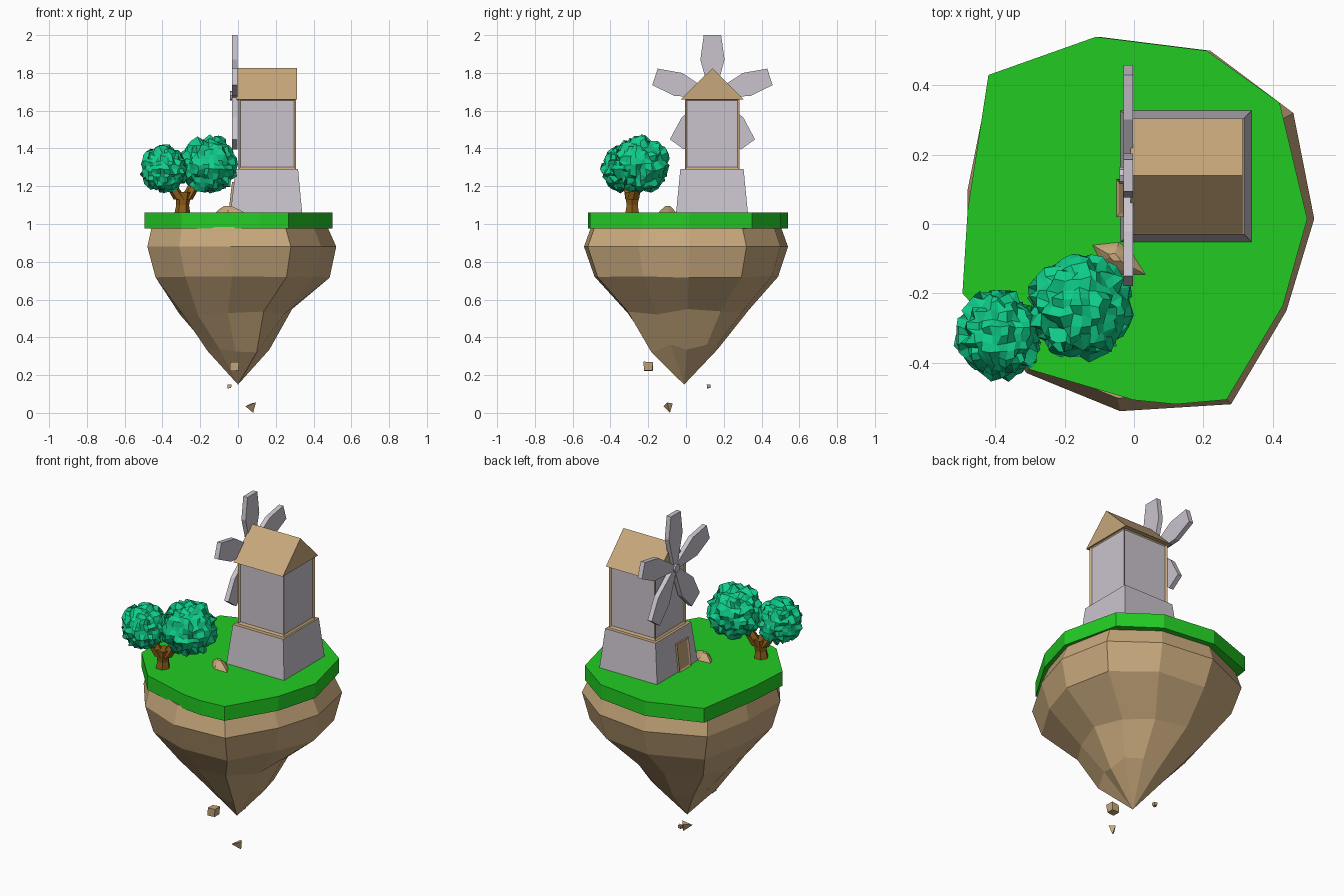
import bpy, bmesh, math, random
from mathutils import Vector, Matrix

random.seed(7)
if "Cube" in bpy.data.objects:
    bpy.data.objects.remove(bpy.data.objects["Cube"], do_unlink=True)


def material(name, rgb):
    mat = bpy.data.materials.new(name)
    mat.use_nodes = True
    mat.diffuse_color = (*rgb, 1)
    for node in mat.node_tree.nodes:
        if node.type == "BSDF_PRINCIPLED":
            node.inputs["Base Color"].default_value = (*rgb, 1)
    return mat


TAN = material("tan earth and wood", (.57, .39, .2))
GRASS = material("grass green", (.016, .6, .016))
STONE = material("pale stone", (.59, .55, .61))
LEAF = material("leaf green", (.005, .62, .26))
BARK = material("bark brown", (.27, .11, .01))


def finish(name, bm, *mats):
    bmesh.ops.remove_doubles(bm, verts=bm.verts, dist=.0005)
    bmesh.ops.recalc_face_normals(bm, faces=bm.faces)
    mesh = bpy.data.meshes.new(name)
    bm.to_mesh(mesh)
    bm.free()
    for mat in mats:
        mesh.materials.append(mat)
    obj = bpy.data.objects.new(name, mesh)
    bpy.context.collection.objects.link(obj)
    return obj


def loft(rings):
    """Skin a list of equal-length point loops and cap both ends."""
    bm = bmesh.new()
    loops = [[bm.verts.new(p) for p in ring] for ring in rings]
    n = len(loops[0])
    for a, b in zip(loops, loops[1:]):
        for i in range(n):
            j = (i + 1) % n
            bm.faces.new((a[i], a[j], b[j], b[i]))
    bm.faces.new(loops[0])
    bm.faces.new(loops[-1])
    return bm


def rect(x0, x1, y0, y1, z):
    return [(x0, y0, z), (x1, y0, z), (x1, y1, z), (x0, y1, z)]


# Grass slab
grass_outline = [(-.11, .54), (.21, .5), (.42, .35), (.5, .015), (.43, -.235), (.267, -.507),
                 (.12, -.52), (.0, -.508), (-.3, -.42), (-.495, -.2), (-.48, .04), (-.42, .43)]
finish("grass_top", loft([[(x, y, z) for x, y in grass_outline] for z in (.975, 1.06)]), GRASS)

# Floating rock: outline shrinking ring by ring to a point
rock_outline = [(-.1, .54), (.22, .5), (.46, .32), (.52, .015), (.44, -.25), (.28, -.52),
                (-.04, -.54), (-.31, -.43), (-.48, -.2), (-.48, .1), (-.42, .4)]
rings = []
for z, scale, dx, wobble in ((.985, .93, -.01, 0), (.88, 1, 0, 0), (.72, .91, .005, .015),
                             (.53, .6, -.03, .05), (.34, .33, 0, .07)):
    ring = []
    for x, y in rock_outline:
        s = scale * (1 + random.uniform(-wobble, wobble))
        ring.append((x * s + dx, y * s, z + random.uniform(-wobble, wobble) * .4))
    rings.append(ring)
rings.append([(0, -.01, .15)] * len(rock_outline))
finish("island_rock", loft(rings), TAN)

# Windmill base with a wooden top
bm = loft([rect(-.04, .34, -.053, .328, 1.055), rect(-.013, .318, -.03, .305, 1.29)])
bm.normal_update()
for f in bm.faces:
    f.material_index = int(abs(f.normal.z) > .9 and f.calc_center_median().z > 1.2)
finish("mill_base", bm, STONE, TAN)


def inset_panels(bm, keep, width, depth):
    bmesh.ops.recalc_face_normals(bm, faces=bm.faces)
    bm.normal_update()
    faces = [f for f in bm.faces if keep(f)]
    bmesh.ops.inset_individual(bm, faces=faces, thickness=width, depth=-depth)
    for f in faces:
        f.material_index = 1


# Tower: wooden frame with recessed wall panels
bm = loft([rect(.003, .308, -.006, .283, z) for z in (1.29, 1.665)])
inset_panels(bm, lambda f: abs(f.normal.z) < .5, .016, .008)
finish("mill_tower", bm, TAN, STONE)

# Gabled roof
finish("mill_roof", loft([[(x, -.028, 1.66), (x, .305, 1.66), (x, .14, 1.825)]
                          for x in (-.01, .313)]), TAN)

# Door leaning with the sloped base wall
bm = bmesh.new()
bmesh.ops.create_cube(bm, size=1, matrix=Matrix.Diagonal((.022, .11, .165, 1)))
inset_panels(bm, lambda f: f.normal.x < -.5, .014, .006)
door = finish("mill_door", bm, TAN, TAN)
door.location = (-.03, .075, 1.14)
door.rotation_euler.y = math.atan2(.027, .235)

# Five sails around the hub
hub = Vector((-.017, .14, 1.68))
half = [(.012, 0), (.045, .12), (.064, .19), (.046, .32)]
sail = half + [(-w, r) for w, r in reversed(half)]
for k in range(5):
    turn = Matrix.Rotation(k * math.tau / 5, 3, 'X')
    finish(f"sail_{k + 1}", loft([[hub + turn @ Vector((x, w, r)) for w, r in sail]
                                  for x in (-.014, .014)]), STONE)
bm = bmesh.new()
bmesh.ops.create_cone(bm, cap_ends=True, segments=8, radius1=.025, radius2=.025, depth=.05,
                      matrix=Matrix.Translation(hub) @ Matrix.Rotation(math.pi / 2, 4, 'Y'))
finish("sail_hub", bm, STONE)


# Tree trunk and branches
def limb(name, path, sides=6):
    rings = []
    for x, y, z, r in path:
        rings.append([(x + r * math.cos(i * math.tau / sides),
                       y + r * math.sin(i * math.tau / sides), z) for i in range(sides)])
    finish(name, loft(rings), BARK)


limb("tree_trunk", [(-.295, -.285, 1.05, .043), (-.293, -.285, 1.1, .034), (-.288, -.285, 1.17, .045)])
limb("left_branch", [(-.275, -.28, 1.13, .036), (-.2, -.25, 1.26, .028)])
limb("right_branch", [(-.305, -.29, 1.13, .036), (-.37, -.31, 1.23, .028)])

# Spiky leaf balls from jittered cube spheres
for name, centre, radius in (("left_leaves", (-.155, -.24, 1.315), .15),
                             ("right_leaves", (-.39, -.32, 1.29), .126)):
    bm = bmesh.new()
    bmesh.ops.create_cube(bm, size=2)
    bmesh.ops.subdivide_edges(bm, edges=bm.edges, cuts=7, use_grid_fill=True)
    for v in bm.verts:
        d = Vector([math.tan(c * math.pi / 4) for c in v.co]).normalized()
        d += Vector([random.uniform(-.05, .05) for _ in range(3)])
        v.co = Vector(centre) + d * radius * random.uniform(.84, 1.07)
    finish(name, bm, LEAF)

# Ground stone beside the mill
stone = []
for z, s in ((1.05, 1), (1.075, .62), (1.096, .2)):
    stone.append([(-.06 + x * s, -.095 + y * s, z) for x, y in
                  ((-.07, .04), (-.045, -.01), (.01, -.06), (.11, -.06), (.065, .01), (.02, .05))])
finish("ground_stone", loft(stone), TAN)

# Falling rock fragments
for name, centre, radius in (("large_fragment", (-.02, -.2, .245), .036),
                             ("small_fragment", (-.045, .12, .14), .014)):
    bm = bmesh.new()
    bmesh.ops.create_cube(bm, size=radius * 1.4)
    for v in bm.verts:
        v.co = v.co * random.uniform(.75, 1.1) + Vector(centre)
    finish(name, bm, TAN)
finish("lowest_fragment", loft([[(.04, -.12, .035), (.095, -.1, .055), (.07, -.07, .05)],
                                [(.08, -.085, 0)] * 3]), TAN)
